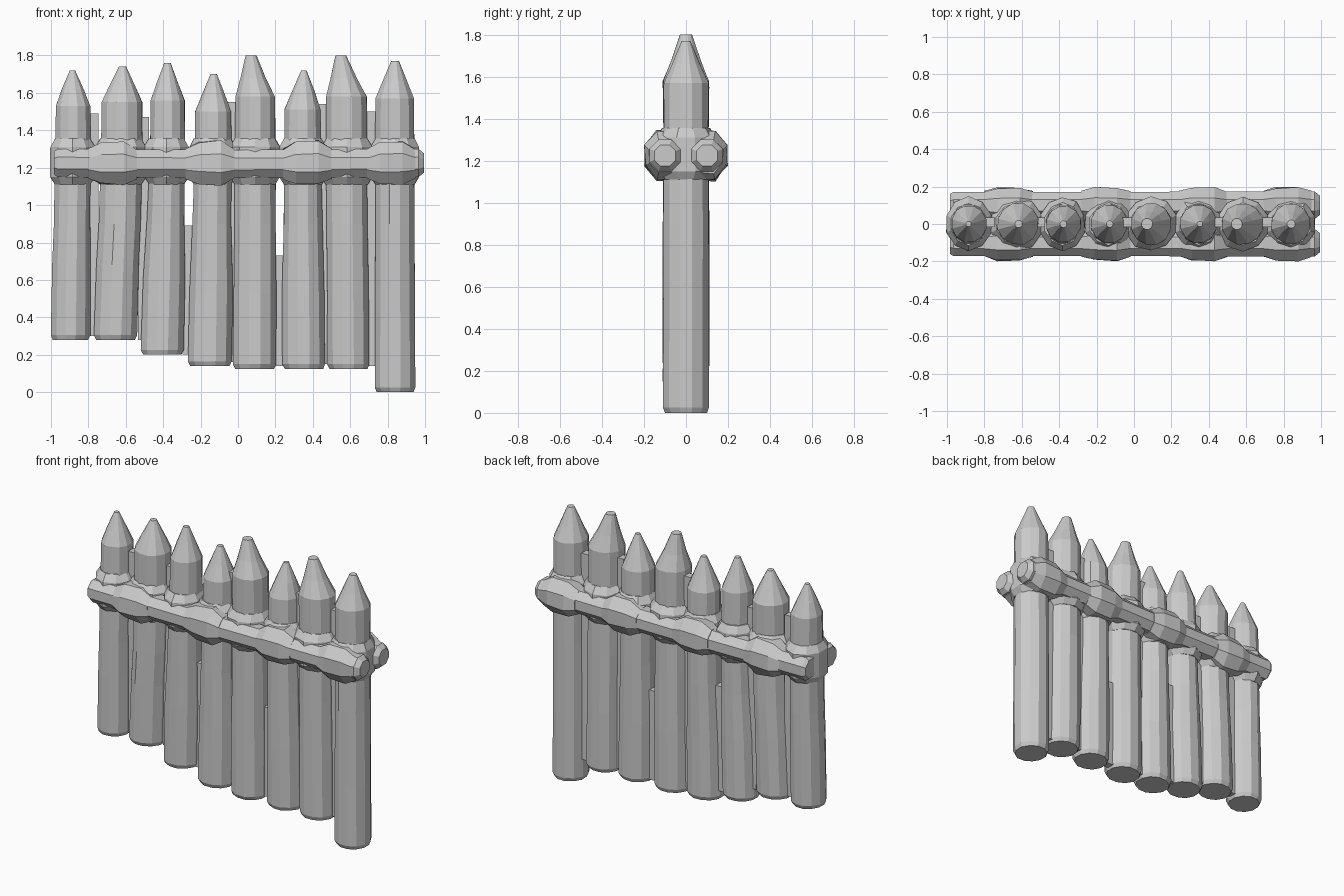
import bpy, bmesh, math, random
from mathutils import Vector

random.seed(4)


def loft(name, rings, sides, axis='Z', jitter=0.0):
    """Closed skin over rings of (centre, radius_a, radius_b)."""
    bm = bmesh.new()
    loops = []
    for centre, ra, rb in rings:
        loop = []
        for i in range(sides):
            a = 2 * math.pi * (i + 0.5) / sides
            j = 1 + random.uniform(-jitter, jitter)
            u, v = ra * j * math.cos(a), rb * j * math.sin(a)
            off = Vector((u, v, 0)) if axis == 'Z' else Vector((0, u, v))
            loop.append(bm.verts.new(Vector(centre) + off))
        loops.append(loop)
    for lo, hi in zip(loops, loops[1:]):
        for i in range(sides):
            k = (i + 1) % sides
            bm.faces.new((lo[i], lo[k], hi[k], hi[i]))
    bm.faces.new(loops[0][::-1])
    bm.faces.new(loops[-1])
    bmesh.ops.recalc_face_normals(bm, faces=bm.faces)
    me = bpy.data.meshes.new(name)
    bm.to_mesh(me)
    bm.free()
    ob = bpy.data.objects.new(name, me)
    bpy.context.collection.objects.link(ob)
    return ob


def slat(name, x, z0, z1):
    bpy.ops.mesh.primitive_cube_add(size=1, location=(x, 0.01, (z0 + z1) / 2))
    ob = bpy.context.object
    ob.name = name
    ob.scale = (0.06, 0.05, z1 - z0)


# Stakes: bottom x, bottom radius, bottom z, top x, top radius, shoulder z, tip x, tip z, tip radius
stakes = [
    (-0.895, 0.108, 0.28, -0.882, 0.096, 1.53, -0.885, 1.72, 0.015),
    (-0.655, 0.118, 0.28, -0.620, 0.112, 1.55, -0.617, 1.74, 0.020),
    (-0.405, 0.117, 0.20, -0.377, 0.094, 1.56, -0.377, 1.76, 0.018),
    (-0.150, 0.120, 0.14, -0.133, 0.099, 1.50, -0.130, 1.70, 0.018),
    (0.090, 0.120, 0.125, 0.092, 0.110, 1.58, 0.070, 1.80, 0.030),
    (0.352, 0.118, 0.125, 0.345, 0.100, 1.51, 0.352, 1.72, 0.015),
    (0.590, 0.116, 0.125, 0.580, 0.112, 1.58, 0.550, 1.80, 0.030),
    (0.840, 0.112, 0.0, 0.838, 0.106, 1.57, 0.840, 1.77, 0.022),
]
for n, (xb, rb, zb, xt, rt, zs, xp, zp, rp) in enumerate(stakes, 1):
    xm = lambda t: xb + (xt - xb) * t
    ry = 0.113
    loft(f"stake_{n}", [
        ((xb, 0, zb), rb * 0.9, ry * 0.9),
        ((xb, 0, zb + 0.025), rb, ry),
        ((xm(0.35), 0, zb + 0.4), rb * 0.99, ry),
        ((xm(0.65), 0, 0.9), (rb * 0.4 + rt * 0.6), ry),
        ((xt, 0, 1.3), rt * 1.02, ry * 0.97),
        ((xt, 0, zs), rt, min(ry, rt * 1.04)),
        (((xt + xp) / 2, 0, zs + (zp - zs) * 0.45), rt * 0.64, rt * 0.64),
        ((xp, 0, zp), rp, rp)], 12, jitter=0.02)
    # Rope collar where the rails cross the stake
    xc = xm(0.8)
    loft(f"collar_{n}", [
        ((xc, 0, 1.11), rt + 0.004, 0.115),
        ((xc, 0, 1.15), rt + 0.030, 0.145),
        ((xc, 0, 1.31), rt + 0.030, 0.145),
        ((xc, 0, 1.355), rt + 0.004, 0.112)], 10, jitter=0.03)

# Rails in front and behind, with lashings wrapped around them
for side, y in (("front", -0.1), ("back", 0.1)):
    loft(f"{side}_rail", [
        ((-0.985, y, 1.225), 0.065, 0.065),
        ((-0.965, y, 1.225), 0.078, 0.082),
        ((0.0, y, 1.22), 0.078, 0.082),
        ((0.965, y, 1.225), 0.080, 0.082),
        ((0.995, y, 1.225), 0.055, 0.055)], 8, 'X')
    for n, x in enumerate((-0.66, -0.14, 0.38, 0.83), 1):
        loft(f"{side}_lashing_{n}", [
            ((x - 0.14, y, 1.22), 0.080, 0.084),
            ((x - 0.07, y, 1.225), 0.102, 0.122),
            ((x + 0.05, y, 1.225), 0.102, 0.126),
            ((x + 0.12, y, 1.22), 0.080, 0.085)], 8, 'X', 0.06)

# Thin slats closing the gaps between stakes
gaps = [(-0.775, 0.30, 1.49), (-0.505, 0.28, 1.47), (-0.268, 0.20, 0.89),
        (-0.035, 0.16, 1.55), (0.222, 0.14, 0.73), (0.462, 0.15, 1.54),
        (0.715, 0.14, 1.50)]
for n, (x, z0, z1) in enumerate(gaps, 1):
    slat(f"gap_slat_{n}", x, z0, z1)
